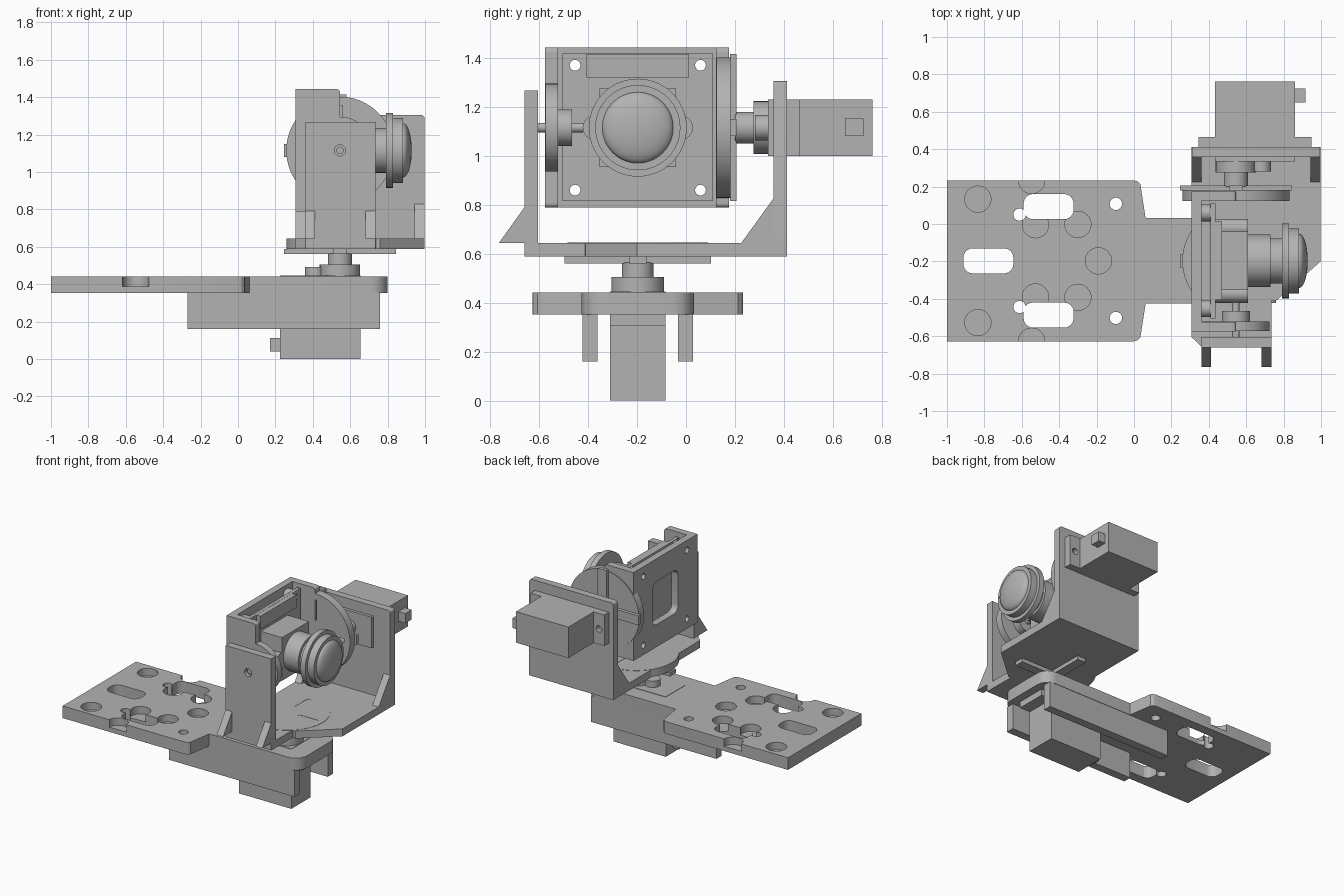
import bpy, bmesh, math
from mathutils import Vector

if "Cube" in bpy.data.objects:
    bpy.data.objects.remove(bpy.data.objects["Cube"])

grey = bpy.data.materials.new("plain grey")
grey.diffuse_color = (0.45, 0.45, 0.45, 1)
grey.use_nodes = True
grey.node_tree.nodes["Principled BSDF"].inputs["Base Color"].default_value = grey.diffuse_color
PX, PY, PZ = 0.545, -0.197, 1.115      # pan axis (PX, PY), tilt axis (PX, PZ)
Z0, Z1 = 0.352, 0.442                  # base plate bottom and top


def place(a, b, h, axis):
    """Map profile coordinates (a, b) and height h onto world axes."""
    return Vector({'x': (h, a, b), 'y': (a, h, b), 'z': (a, b, h)}[axis])


def finish(name, bm):
    bmesh.ops.recalc_face_normals(bm, faces=bm.faces)
    me = bpy.data.meshes.new(name)
    bm.to_mesh(me)
    bm.free()
    me.materials.append(grey)
    ob = bpy.data.objects.new(name, me)
    bpy.context.collection.objects.link(ob)
    return ob


def smooth(ob):
    bpy.ops.object.select_all(action='DESELECT')
    ob.select_set(True)
    bpy.context.view_layer.objects.active = ob
    bpy.ops.object.shade_smooth_by_angle(angle=math.radians(25))
    return ob


def prism(name, pts, axis, lo, hi):
    bm = bmesh.new()
    f = bm.faces.new([bm.verts.new(place(a, b, lo, axis)) for a, b in pts])
    ext = bmesh.ops.extrude_face_region(bm, geom=[f])['geom']
    bmesh.ops.translate(bm, vec=place(0, 0, hi - lo, axis),
                        verts=[v for v in ext if isinstance(v, bmesh.types.BMVert)])
    return finish(name, bm)


def rect(a0, a1, b0, b1, r=0.0, n=6):
    if r == 0:
        return [(a0, b0), (a1, b0), (a1, b1), (a0, b1)]
    out = []
    for i, (a, b) in enumerate([(a1 - r, b1 - r), (a0 + r, b1 - r), (a0 + r, b0 + r), (a1 - r, b0 + r)]):
        for k in range(n + 1):
            t = math.pi / 2 * (i + k / n)
            out.append((a + r * math.cos(t), b + r * math.sin(t)))
    return out


def box(name, x0, x1, y0, y1, z0, z1):
    return prism(name, rect(x0, x1, y0, y1), 'z', z0, z1)


def cyl(name, a, b, r, axis, lo, hi, n=40):
    pts = [(a + r * math.cos(2 * math.pi * k / n), b + r * math.sin(2 * math.pi * k / n)) for k in range(n)]
    return smooth(prism(name, pts, axis, lo, hi))


def cut(ob, cutters):
    """Subtract each cutter from ob, then delete the cutter."""
    for c in cutters:
        m = ob.modifiers.new("cut", 'BOOLEAN')
        m.operation, m.solver, m.object = 'DIFFERENCE', 'EXACT', c
        bpy.context.view_layer.objects.active = ob
        bpy.ops.object.modifier_apply(modifier=m.name)
        bpy.data.objects.remove(c)
    return smooth(ob)


def cross(a, b, r, w):
    """Plus-shaped servo horn outline."""
    return [(a + x, b + y) for x, y in [(r, -w), (r, w), (w, w), (w, r), (-w, r), (-w, w), (-r, w),
                                        (-r, -w), (-w, -w), (-w, -r), (w, -r), (w, -w)]]


# base plate with neck, slots, blind holes and screw holes
half = [(-1, .43), (0, .43), (.02, .424), (.034, .41), (.062, .229), (.71, .229)]
half += [(.71 + .09 * math.sin(t), .139 + .09 * math.cos(t)) for t in [math.pi / 2 * k / 6 for k in range(1, 7)]]
plate = prism("base_plate", [(x, PY + y) for x, y in half] + [(x, PY - y) for x, y in reversed(half)], 'z', Z0, Z1)
cutters = [prism("c", rect(-.912, -.645, PY - .067, PY + .067, .05), 'z', .3, .5),
           cyl("c", -.19, PY, .07, 'z', .387, .5)]
for s in (-1, 1):
    cutters.append(prism("c", rect(-.59, -.323, PY + s * .29 - .067, PY + s * .29 + .067, .05), 'z', .3, .5))
    for x, y in [(-.835, .33), (-.3, .195), (-.527, .193), (-.547, .43)]:
        cutters.append(cyl("c", x, PY + s * y, .07, 'z', .387, .5))
    for x, y in [(-.612, .247), (-.097, .305)]:
        cutters.append(cyl("c", x, PY + s * y, .033, 'z', .3, .5, 24))
cut(plate, cutters)

# side rails under the plate
for s in (-1, 1):
    y = PY + s * .195
    box("under_rail", -.27, .76, y - .031, y + .031, .16, Z0 + .002)

# pan servo
box("pan_servo_body", .225, .655, PY - .113, PY + .113, 0, Z1 + .003)
box("pan_servo_flange", .13, .74, PY - .113, PY + .113, .305, Z0)
box("pan_servo_cable_plug", .17, .23, PY - .035, PY + .035, .04, .112)
cyl("pan_servo_gear_cap", PX, PY, .108, 'z', Z1, .506)
cyl("pan_servo_small_cap", .41, PY, .052, 'z', Z1, .492)
cyl("pan_servo_shaft", PX, PY, .065, 'z', .5, .565)
prism("pan_horn", cross(PX, PY, .3, .035), 'z', .56, .588)

# swivel bracket floor with round pad
prism("bracket_floor", [(.308, -.605), (.36, -.655), (.735, -.655), (.735, -.41), (.76, -.41),
                        (.998, -.2), (.998, .41), (.308, .41)], 'z', .588, .643)
pad = cyl("bracket_round_pad", PX, PY, .287, 'z', .589, .645, 64)
cut(pad, [box("c", PX - .012, PX + .012, PY + .09, PY + .25, .62, .7),
          box("c", PX + .09, PX + .25, PY - .012, PY + .012, .62, .7)])

# tall servo wall with gussets
wall = prism("bracket_servo_wall", rect(.308, .998, .5, 1.305, .02, 3), 'y', .358, .412)
cut(wall, [box("c", 0, 2, 0, 1, .4, .588)])
for x in (.308, .945):
    prism("servo_wall_gusset", [(.225, .643), (.36, .643), (.36, .83)], 'x', x, x + .053)

# pivot arm with outer gussets
cut(box("bracket_pivot_arm", .36, .735, -.66, -.605, .588, 1.267),
    [cyl("c", PX, PZ, .03, 'y', -.8, -.63, 24)])
for x in (.36, .682):
    prism("pivot_arm_gusset", [(-.765, .643), (-.655, .643), (-.655, .797)], 'x', x, x + .053)

# tilt servo
box("tilt_servo_body", .432, .862, .335, .762, 1.0, 1.23)
cut(box("tilt_servo_flange", .345, .95, .41, .465, 1.0, 1.23),
    [cyl("c", x, PZ, .024, 'y', .43, .6, 20) for x in (.388, .906)])
box("tilt_servo_cable_plug", .86, .918, .65, .725, 1.08, 1.152)
cyl("tilt_servo_gear_cap", PX, PZ, .108, 'y', .275, .337)
cyl("tilt_servo_small_cap", .68, PZ, .052, 'y', .282, .337)
cyl("tilt_servo_shaft", PX, PZ, .065, 'y', .2, .28)
prism("tilt_horn", cross(PX, PZ, .3, .035), 'y', .18, .206)

# camera holder: back plate with window and screw holes, side walls, pivot discs
back = box("holder_back_plate", .308, .36, -.575, .175, .788, 1.443)
screws = [(PY + sy * .256, PZ + sz * .255) for sy in (-1, 1) for sz in (-1, 1)]
cut(back, [prism("c", rect(PY - .15, PY + .15, PZ - .16, PZ + .16, .05), 'x', .2, .5)]
    + [cyl("c", y, z, .022, 'x', .2, .5, 20) for y, z in screws])
for y in (-.575, .123):
    prism("holder_side_wall", rect(.309, .545, .788, 1.443, .018, 3), 'y', y, y + .052)
cyl("holder_pivot_disc", PX, PZ, .18, 'y', -.573, -.522, 48)
cyl("holder_pivot_boss", PX, PZ, .075, 'y', -.524, -.465)
cyl("holder_pivot_pin", PX, PZ, .02, 'y', -.64, -.42, 20)
cut(cyl("holder_tilt_disc", PX, PZ, .287, 'y', .124, .182, 64),
    [box("c", PX - .014, PX + .014, .1, .2, PZ + .09, PZ + .24),
     box("c", PX + .09, PX + .24, .1, .2, PZ - .014, PZ + .014)])

# camera board with posts, connector and lens module
cut(box("camera_board", .41, .435, PY - .307, PY + .307, .815, 1.417),
    [cyl("c", y, z, .022, 'x', .3, .6, 20) for y, z in screws])
for y, z in screws:
    cut(cyl("board_post", y, z, .045, 'x', .355, .412, 24), [cyl("c", y, z, .022, 'x', .3, .6, 20)])
box("board_connector", .43, .47, PY - .21, PY + .21, 1.32, 1.416)
box("lens_module", .43, .61, PY - .157, PY + .157, PZ - .16, PZ + .16)
for s in (-1, 1):
    cyl("lens_module_ear", PY + s * .175, PZ, .05, 'x', .43, .61, 24)

# lens barrel, rim and domed glass turned about the x axis
profile = [(.6, 0), (.6, .14), (.73, .14), (.73, .12), (.79, .12), (.79, .2), (.83, .2),
           (.83, .174), (.883, .174), (.883, .145)]
profile += [(.883 + .046 * math.sin(t), .145 * math.cos(t)) for t in [math.pi / 2 * k / 10 for k in range(1, 11)]]
bm = bmesh.new()
vs = [bm.verts.new((x, PY + r, PZ)) for x, r in profile]
es = [bm.edges.new(p) for p in zip(vs, vs[1:])]
bmesh.ops.spin(bm, geom=vs + es, cent=(0, PY, PZ), axis=(1, 0, 0), angle=2 * math.pi, steps=56)
bmesh.ops.remove_doubles(bm, verts=bm.verts, dist=1e-5)
smooth(finish("camera_lens", bm))
